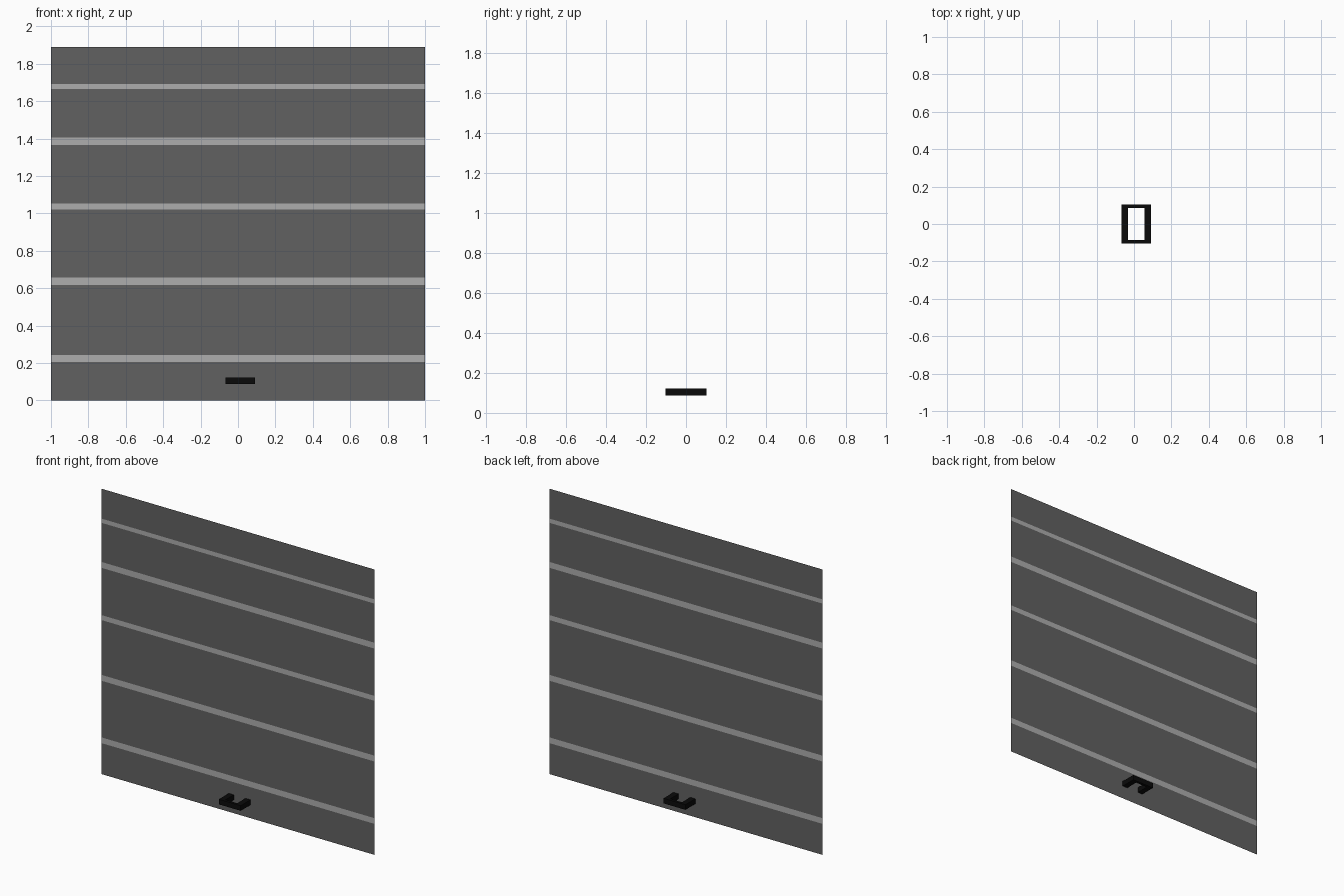
import bpy, bmesh

if "Cube" in bpy.data.objects:
    bpy.data.objects.remove(bpy.data.objects["Cube"])


def material(name, v):
    m = bpy.data.materials.new(name)
    m.diffuse_color = (v, v, v, 1)
    m.use_nodes = True
    m.node_tree.nodes["Principled BSDF"].inputs["Base Color"].default_value = m.diffuse_color
    return m


def finish(name, bm, mat):
    me = bpy.data.meshes.new(name)
    bm.to_mesh(me)
    bm.free()
    me.materials.append(mat)
    ob = bpy.data.objects.new(name, me)
    bpy.context.collection.objects.link(ob)
    return ob


def strip(name, z0, z1, mat):
    """Flat sheet across the whole door width, facing the front."""
    bm = bmesh.new()
    pts = [(-1, 0, z0), (1, 0, z0), (1, 0, z1), (-1, 0, z1)]
    bm.faces.new([bm.verts.new(p) for p in pts])
    return finish(name, bm, mat)


panel_grey = material("panel_grey", 0.12)
groove_grey = material("groove_grey", 0.42)
handle_black = material("handle_black", 0.003)

# Door sheet: dark panels alternating with pale seams
seams = [(0.205, 0.243), (0.618, 0.657), (1.02, 1.053), (1.366, 1.405), (1.664, 1.692)]
z = 0.0
for i, (lo, hi) in enumerate(seams, 1):
    strip(f"door_panel_{i}", z, lo, panel_grey)
    strip(f"door_seam_{i}", lo, hi, groove_grey)
    z = hi
strip("door_panel_top", z, 1.89, panel_grey)

# U-shaped pull handle on the front, mirrored to the back
bm = bmesh.new()
outline = [(-0.068, 0), (-0.068, -0.103), (0.092, -0.103), (0.092, 0),
           (0.055, 0), (0.055, -0.086), (-0.031, -0.086), (-0.031, 0)]
face = bm.faces.new([bm.verts.new((x, y, 0.088)) for x, y in outline])
ext = bmesh.ops.extrude_face_region(bm, geom=[face])
top = [v for v in ext["geom"] if isinstance(v, bmesh.types.BMVert)]
bmesh.ops.translate(bm, verts=top, vec=(0, 0, 0.034))
# open the ends that meet the door
ends = [f for f in bm.faces if all(abs(v.co.y) < 1e-5 for v in f.verts)]
bmesh.ops.delete(bm, geom=ends, context='FACES')
bmesh.ops.recalc_face_normals(bm, faces=bm.faces)
handle = finish("handle", bm, handle_black)
mirror = handle.modifiers.new("both_sides", 'MIRROR')
mirror.use_axis = (False, True, False)
